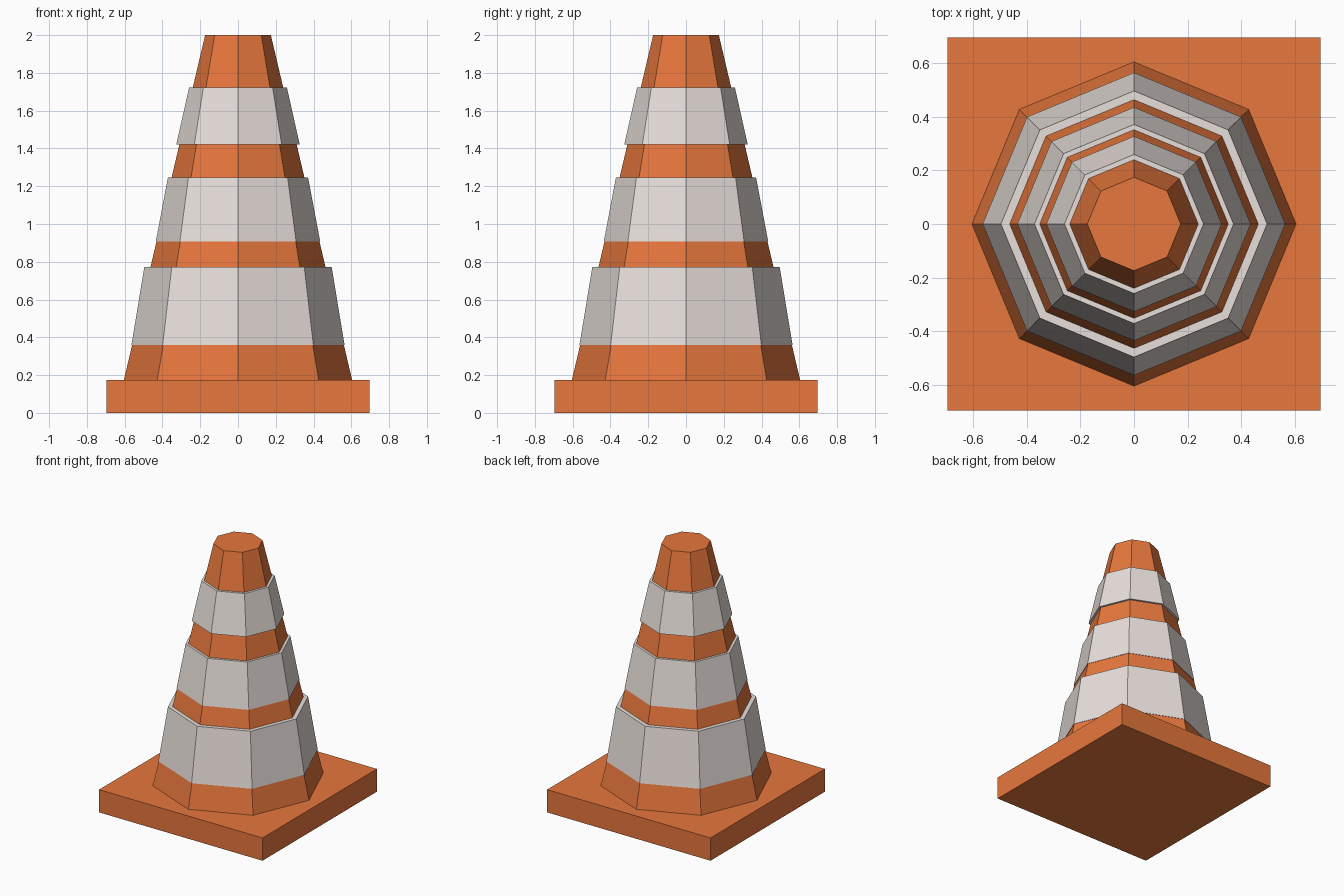
import bpy, bmesh, math

if "Cube" in bpy.data.objects:
    bpy.data.objects.remove(bpy.data.objects["Cube"])


def make_material(name, rgb):
    m = bpy.data.materials.new(name)
    m.diffuse_color = (*rgb, 1.0)
    m.use_nodes = True
    m.node_tree.nodes["Principled BSDF"].inputs["Base Color"].default_value = m.diffuse_color
    return m


orange = make_material("orange plastic", (0.80, 0.184, 0.046))
white = make_material("off white band", (0.80, 0.735, 0.70))


def finish(bm, name, mats):
    bmesh.ops.recalc_face_normals(bm, faces=bm.faces)
    me = bpy.data.meshes.new(name)
    bm.to_mesh(me)
    bm.free()
    for m in mats:
        me.materials.append(m)
    ob = bpy.data.objects.new(name, me)
    bpy.context.collection.objects.link(ob)
    return ob


# Square base slab
BASE_H, BASE_W = 0.175, 1.39
bm = bmesh.new()
bmesh.ops.create_cube(bm, size=1.0)
for v in bm.verts:
    v.co.x *= BASE_W
    v.co.y *= BASE_W
    v.co.z = (v.co.z + 0.5) * BASE_H
finish(bm, "base", [orange])


# Eight-sided cone with three raised bands, corners on the axes
def cone_radius(z):
    return 0.604 + (0.174 - 0.604) * (z - BASE_H) / (2.0 - BASE_H)


# each band: bottom z, bottom radius, top z, top radius
bands = [(0.36, 0.564, 0.772, 0.496),
         (0.908, 0.435, 1.247, 0.371),
         (1.42, 0.327, 1.722, 0.259)]

# profile points (radius, z) and whether the strip above each is white
profile, is_white = [(cone_radius(BASE_H), BASE_H)], [0]
for z0, r0, z1, r1 in bands:
    profile += [(cone_radius(z0), z0), (r0, z0), (r1, z1), (cone_radius(z1), z1)]
    is_white += [1, 1, 1, 0]
profile.append((cone_radius(2.0), 2.0))

SIDES = 8
bm = bmesh.new()
rings = [[bm.verts.new((r * math.cos(math.tau * i / SIDES),
                        r * math.sin(math.tau * i / SIDES), z))
          for i in range(SIDES)] for r, z in profile]
for k in range(len(rings) - 1):
    for i in range(SIDES):
        j = (i + 1) % SIDES
        f = bm.faces.new((rings[k][i], rings[k][j], rings[k + 1][j], rings[k + 1][i]))
        f.material_index = is_white[k]
bm.faces.new(rings[-1])
bm.faces.new(rings[0][::-1])
finish(bm, "banded_cone", [orange, white])
